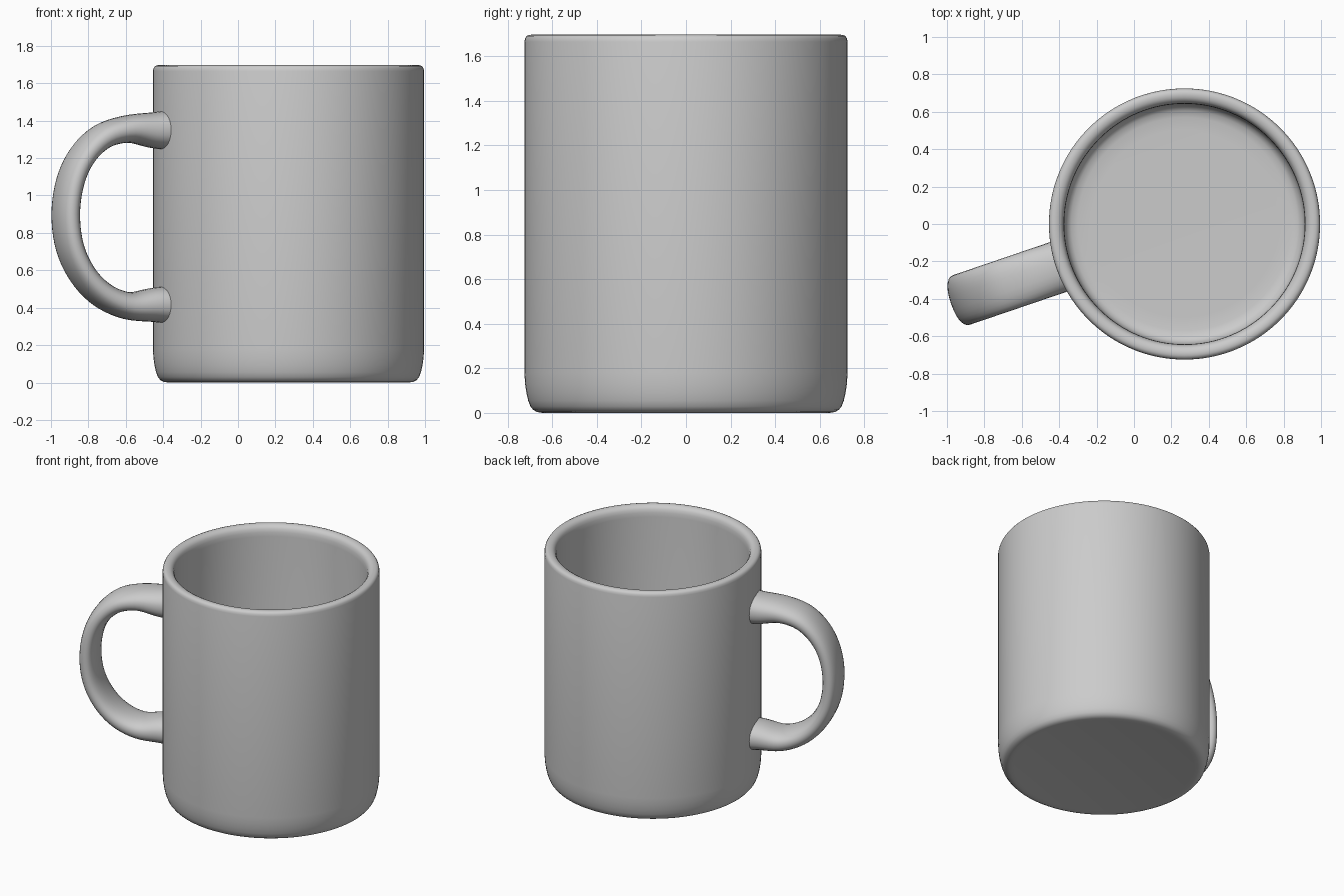
import bpy, bmesh, math
from mathutils import Vector

if "Cube" in bpy.data.objects:
    bpy.data.objects.remove(bpy.data.objects["Cube"])

CX = 0.27                      # mug axis
ANGLE = math.radians(198.8)    # direction the handle points


def finish(bm, name, sharp=40):
    bmesh.ops.recalc_face_normals(bm, faces=bm.faces)
    mesh = bpy.data.meshes.new(name)
    bm.to_mesh(mesh)
    bm.free()
    obj = bpy.data.objects.new(name, mesh)
    bpy.context.collection.objects.link(obj)
    bpy.context.view_layer.objects.active = obj
    obj.select_set(True)
    bpy.ops.object.shade_smooth_by_angle(angle=math.radians(sharp))
    obj.select_set(False)
    obj.location.x = CX
    return obj


def lathe(name, profile, steps=128):
    bm = bmesh.new()
    verts = [bm.verts.new((r, 0, z)) for r, z in profile]
    edges = [bm.edges.new(pair) for pair in zip(verts, verts[1:])]
    bmesh.ops.spin(bm, geom=verts + edges, cent=(0, 0, 0), axis=(0, 0, 1),
                   angle=math.tau, steps=steps)
    bmesh.ops.remove_doubles(bm, verts=bm.verts, dist=1e-4)
    return finish(bm, name)


def catmull(points, steps):
    # smooth curve through the points
    pts = [Vector(p) for p in points]
    pts = [2 * pts[0] - pts[1]] + pts + [2 * pts[-1] - pts[-2]]
    out = []
    for a, b, c, d in zip(pts, pts[1:], pts[2:], pts[3:]):
        for i in range(steps):
            t = i / steps
            out.append(0.5 * (2 * b + (c - a) * t + (2 * a - 5 * b + 4 * c - d) * t * t
                              + (3 * b - a - 3 * c + d) * t ** 3))
    return out + [pts[-2]]


# Mug body: outside, rounded rim, inside wall and floor
lathe("mug_body", [
    (0, 0.004), (0.62, 0.004), (0.645, 0.0), (0.668, 0.004), (0.685, 0.013), (0.698, 0.029),
    (0.708, 0.055), (0.716, 0.09), (0.722, 0.13), (0.725, 0.18),
    (0.725, 1.665), (0.722, 1.68), (0.715, 1.691), (0.703, 1.696), (0.69, 1.697),
    (0.675, 1.694), (0.661, 1.686), (0.651, 1.672), (0.645, 1.65), (0.643, 1.62),
    (0.643, 0.18), (0.638, 0.145), (0.625, 0.12), (0.605, 0.105), (0.57, 0.097),
    (0.5, 0.095), (0, 0.095)])

# Handle: (distance from axis, height, half thickness) along the loop
path = catmull([
    (0.68, 1.35, 0.105), (0.76, 1.349, 0.097), (0.909, 1.355, 0.074), (1.052, 1.315, 0.066),
    (1.163, 1.215, 0.062), (1.232, 1.075, 0.061), (1.258, 0.9, 0.061), (1.234, 0.72, 0.061),
    (1.158, 0.57, 0.062), (1.047, 0.465, 0.066), (0.909, 0.411, 0.073), (0.76, 0.415, 0.092),
    (0.68, 0.415, 0.1)], 5)

SIDES, HALF_WIDTH, POWER = 28, 0.14, 2 / 2.3
out_dir = Vector((math.cos(ANGLE), math.sin(ANGLE), 0))
side = Vector((-out_dir.y, out_dir.x, 0))
bm = bmesh.new()
rings = []
for i, p in enumerate(path):
    d = path[min(i + 1, len(path) - 1)] - path[max(i - 1, 0)]
    normal = (out_dir * -d.y + Vector((0, 0, d.x))).normalized()
    centre = out_dir * p.x + Vector((0, 0, p.y))
    ring = []
    for k in range(SIDES):
        c, s = math.cos(math.tau * k / SIDES), math.sin(math.tau * k / SIDES)
        u = math.copysign(abs(c) ** POWER, c) * HALF_WIDTH
        v = math.copysign(abs(s) ** POWER, s) * p.z
        ring.append(bm.verts.new(centre + side * u + normal * v))
    rings.append(ring)
for a, b in zip(rings, rings[1:]):
    for k in range(SIDES):
        n = (k + 1) % SIDES
        bm.faces.new((a[k], a[n], b[n], b[k]))
for ring in (rings[0], rings[-1]):
    bm.faces.new(ring)
finish(bm, "handle")
